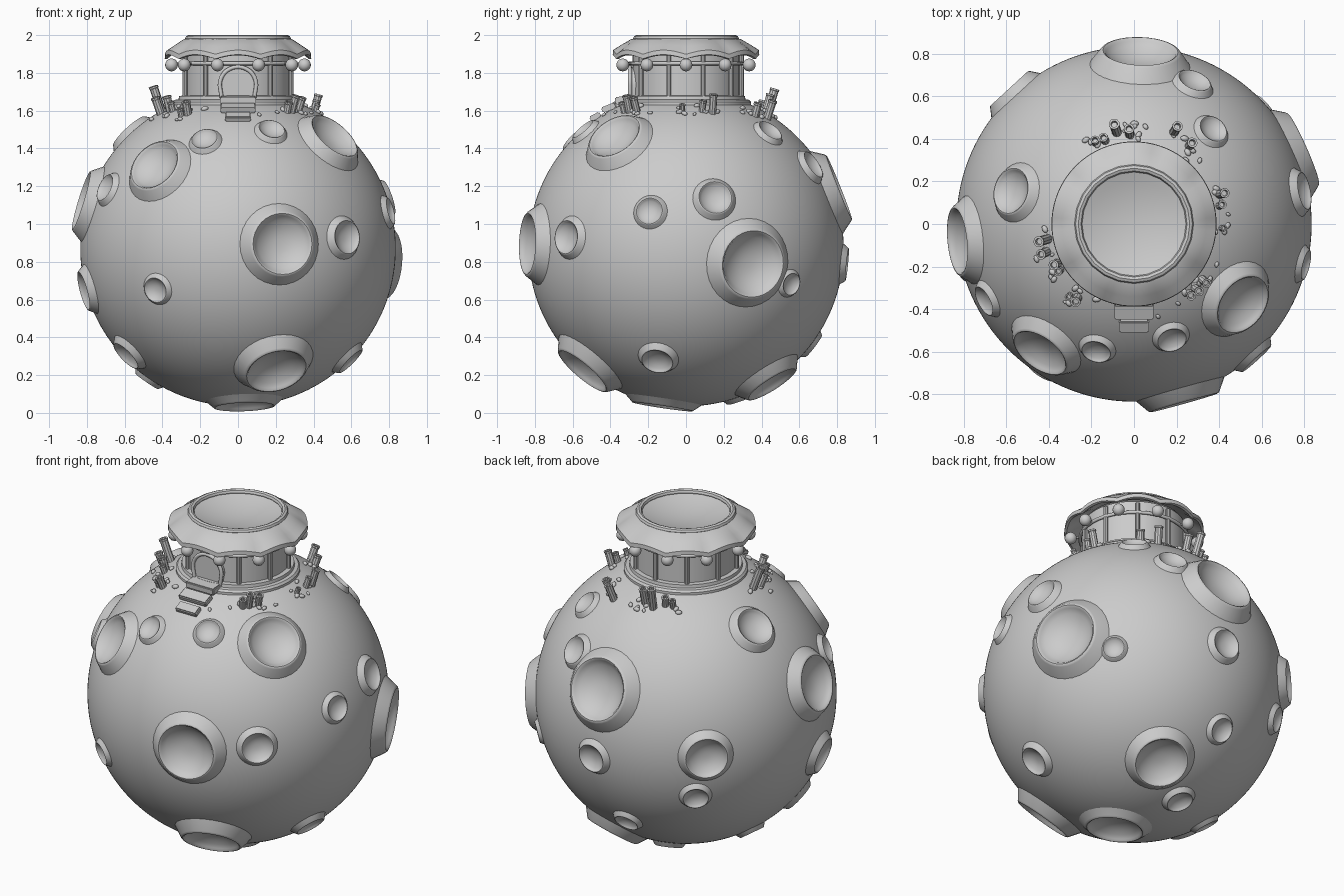
import bpy, bmesh, math, random
from mathutils import Vector, Matrix

if "Cube" in bpy.data.objects:
    bpy.data.objects.remove(bpy.data.objects["Cube"])

random.seed(4)
R = 0.835
C = Vector((0, 0, 0.87))


def finish(name, bm, angle=35):
    bmesh.ops.remove_doubles(bm, verts=bm.verts, dist=1e-5)
    bmesh.ops.recalc_face_normals(bm, faces=bm.faces)
    me = bpy.data.meshes.new(name)
    bm.to_mesh(me)
    bm.free()
    ob = bpy.data.objects.new(name, me)
    bpy.context.collection.objects.link(ob)
    bpy.ops.object.select_all(action='DESELECT')
    ob.select_set(True)
    bpy.context.view_layer.objects.active = ob
    if angle:
        bpy.ops.object.shade_smooth_by_angle(angle=math.radians(angle))
    return ob


def lathe(bm, prof, n, mat=Matrix()):
    """Revolve (radius, height) points about local z."""
    rings = []
    for r, h in prof:
        if r < 1e-6:
            rings.append([bm.verts.new(mat @ Vector((0, 0, h)))])
        else:
            rings.append([bm.verts.new(mat @ Vector((r * math.cos(2 * math.pi * i / n),
                                                     r * math.sin(2 * math.pi * i / n), h)))
                          for i in range(n)])
    for a, b in zip(rings, rings[1:]):
        for i in range(n):
            j = (i + 1) % n
            quad = [a[i % len(a)], a[j % len(a)], b[j % len(b)], b[i % len(b)]]
            bm.faces.new(list(dict.fromkeys(quad)))


def ring(r, z, t, k=8):
    """Closed round profile for a torus."""
    return [(r + t * math.cos(2 * math.pi * i / k), z + t * math.sin(2 * math.pi * i / k))
            for i in range(k + 1)]


def aim(loc, direction):
    return Matrix.Translation(loc) @ Vector(direction).to_track_quat('Z', 'Y').to_matrix().to_4x4()


def ground(x, y):
    return C + Vector((x, y, math.sqrt(R * R - x * x - y * y)))


# craters: direction from planet centre, rim radius
craters = [
    (-.437, -.60, .437, .145), (-.177, -.60, .58, .07), (.18, -.55, .638, .07),
    (.52, -.385, .606, .15), (.23, -.82, .024, .165), (.574, -.63, .06, .09),
    (-.437, -.70, -.22, .068), (.2, -.54, -.64, .165), (-.70, -.36, .32, .075),
    (-.80, -.156, -.22, .105), (-.595, -.25, -.57, .09), (.59, -.15, -.59, .085),
    (.80, .155, .27, .09), (.78, .347, -.08, .18), (-.82, -.08, .25, .16),
    (-.575, .155, .62, .11), (.03, .80, .32, .18), (.285, .675, .445, .08),
    (.375, .45, .63, .07), (.815, -.195, .2, .072), (.62, .563, -.19, .06),
    (.18, .45, -.71, .15), (-.07, .68, -.52, .07), (-.088, .293, -.804, .075),
    (.045, .855, -.085, .085), (-.58, .63, 0, .12), (-.515, .64, -.27, .072),
    (-.48, .05, -.70, .07), (.035, -.125, -.84, .16)]

# planet, opened under each crater
bm = bmesh.new()
bmesh.ops.create_icosphere(bm, subdivisions=7, radius=R)
doomed = set()
cones = [(Vector(c[:3]).normalized(), math.cos(math.asin(1.08 * c[3] / R))) for c in craters]
for f in bm.faces:
    d = f.calc_center_median().normalized()
    if any(d.dot(n) > lim for n, lim in cones):
        doomed.add(f)
bmesh.ops.delete(bm, geom=list(doomed), context='FACES')
bmesh.ops.translate(bm, verts=bm.verts, vec=C)
finish("planet", bm, 60)

# crater rims and bowls
bm = bmesh.new()
for i, (x, y, z, r) in enumerate(craters):
    lift = 0.18 if i == len(craters) - 1 else 0.33
    D = math.sqrt(R * R - r * r) + lift * r
    s = 1.34 * r
    prof = [(s, math.sqrt(R * R - s * s) - .006), (1.06 * r, D - .05 * r),
            (1.02 * r, D - .01 * r), (.98 * r, D), (.93 * r, D - .03 * r)]
    prof += [(.9 * r * k / 7, D - .08 * r - .32 * r * (1 - (k / 7) ** 2.4)) for k in range(7, -1, -1)]
    lathe(bm, prof, 32, aim(C, (x, y, z)))
finish("craters", bm, 32)

# building base, wall and rings
bm = bmesh.new()
lathe(bm, [(.345, 1.60), (.345, 1.645), (.335, 1.657), (.315, 1.66), (.312, 1.678),
           (.285, 1.68)], 48)
finish("base_terrace", bm)
bm = bmesh.new()
lathe(bm, [(.283, 1.64), (.283, 1.93)], 40)
finish("wall", bm)
bm = bmesh.new()
lathe(bm, ring(.300, 1.85, .010), 40)
finish("lamp_rail", bm, 60)

# wall posts (the front one is replaced by the door) and hanging lamps
bm = bmesh.new()
for k in range(1, 10):
    a = math.radians(-90 + 36 * k)
    lathe(bm, [(0, 1.66), (.013, 1.66), (.013, 1.91), (0, 1.91)], 10,
          Matrix.Translation((.294 * math.cos(a), .294 * math.sin(a), 0)))
finish("posts", bm)
bm = bmesh.new()
for k in range(10):
    a = math.radians(36 * k)
    u = Vector((math.cos(a), math.sin(a), 0))
    bmesh.ops.create_uvsphere(bm, u_segments=16, v_segments=10, radius=.034,
                              matrix=Matrix.Translation(u * .352 + Vector((0, 0, 1.842))))
    lathe(bm, [(.006, 0), (.006, .06)], 6, aim(u * .30 + Vector((0, 0, 1.85)), u))
finish("lamps", bm, 50)

# pleated roof with a wavy rim
bm = bmesh.new()
lathe(bm, [(.26, 1.985), (.29, 1.978), (.34, 1.945), (.386, 1.912), (.388, 1.888),
           (.375, 1.885), (.33, 1.918), (.27, 1.945)], 80)
for v in bm.verts:
    t = max(0, (v.co.xy.length - .28) / .105)
    wave = abs(math.sin(5 * math.atan2(v.co.y, v.co.x)))
    v.co.z += .022 * t * (wave - .6)
finish("roof", bm, 30)
bm = bmesh.new()
lathe(bm, ring(.262, 1.982, .018), 24)
finish("roof_ring", bm, 40)
bm = bmesh.new()
lathe(bm, [(.25 * k / 6, 1.935 + .045 * (k / 6) ** 2) for k in range(7)], 40)
finish("roof_dish", bm)

# arched door and its frame
arc = [(.097 * math.cos(math.pi * i / 14), 1.735 + .097 * math.sin(math.pi * i / 14)) for i in range(15)]
path = [(.085, 1.66)] + arc + [(-.085, 1.66)]
bm = bmesh.new()
face = bm.faces.new([bm.verts.new((x, -.292, z)) for x, z in path])
ext = bmesh.ops.extrude_face_region(bm, geom=[face])
bmesh.ops.translate(bm, verts=[v for v in ext['geom'] if isinstance(v, bmesh.types.BMVert)], vec=(0, .06, 0))
finish("door", bm, 30)
cu = bpy.data.curves.new("door_frame", 'CURVE')
cu.dimensions = '3D'
cu.bevel_depth = .011
cu.bevel_resolution = 2
cu.use_fill_caps = True
sp = cu.splines.new('POLY')
sp.points.add(len(path) - 1)
for p, (x, z) in zip(sp.points, path):
    p.co = (x, -.297, z, 1)
bpy.context.collection.objects.link(bpy.data.objects.new("door_frame", cu))


# door steps following the slope
def step(name, w, d, h, y, z, tilt):
    bm = bmesh.new()
    bmesh.ops.create_cube(bm, size=1, matrix=Matrix.Translation((0, y, z))
                          @ Matrix.Rotation(math.radians(tilt), 4, 'X')
                          @ Matrix.Diagonal((w, d, h, 1)))
    bmesh.ops.bevel(bm, geom=list(bm.edges), offset=.006, segments=2, affect='EDGES')
    finish(name, bm)


step("threshold", .19, .08, .04, -.335, 1.655, 4)
step("upper_step", .185, .075, .032, -.41, 1.615, 22)
step("lower_step", .14, .06, .03, -.48, 1.568, 28)

# hollow tubes around the base: x, y, height, radius
tubes = [(-.08, .43, .14, .023), (-.02, .42, .10, .022), (-.135, .39, .06, .02), (-.18, .38, .05, .018),
         (.187, .43, .10, .022), (.26, .365, .07, .022), (.40, .14, .10, .021), (.40, .085, .06, .018),
         (.41, -.02, .04, .014), (.32, -.26, .08, .02), (.26, -.325, .055, .02), (.285, -.30, .09, .02),
         (-.265, -.345, .07, .022), (-.30, -.335, .04, .016), (-.405, -.07, .14, .023),
         (-.41, -.13, .09, .022), (-.36, -.185, .08, .022), (-.345, -.215, .05, .018)]
bm = bmesh.new()
for x, y, h, r in tubes:
    g = ground(x, y)
    n = (g - C).normalized() + Vector((random.uniform(-.1, .1), random.uniform(-.1, .1), .6))
    lathe(bm, [(r, -.03), (r, h - .012), (r * 1.12, h - .01), (r * 1.12, h), (r * .7, h),
               (r * .6, h - .018), (0, h - .02)], 10, aim(g, n))
finish("tubes", bm, 30)

# pebbles scattered near the tubes and around the base
spots = [(x + random.uniform(-.05, .05), y + random.uniform(-.05, .05)) for x, y, h, r in tubes for _ in (0, 1)]
for k in range(18):
    a, d = random.uniform(0, 6.28), random.uniform(.38, .47)
    spots.append((d * math.cos(a), d * math.sin(a)))
bm = bmesh.new()
for x, y in spots:
    if math.hypot(x, y) < .36 or (abs(x) < .11 and y < 0):
        continue
    s = random.uniform(.009, .016)
    g = ground(x, y)
    bmesh.ops.create_icosphere(bm, subdivisions=2, radius=s, matrix=aim(g + (g - C) * .006, g - C)
                               @ Matrix.Rotation(random.uniform(0, 6), 4, 'Z')
                               @ Matrix.Diagonal((1.3, .9, .8, 1)))
finish("pebbles", bm, 40)
